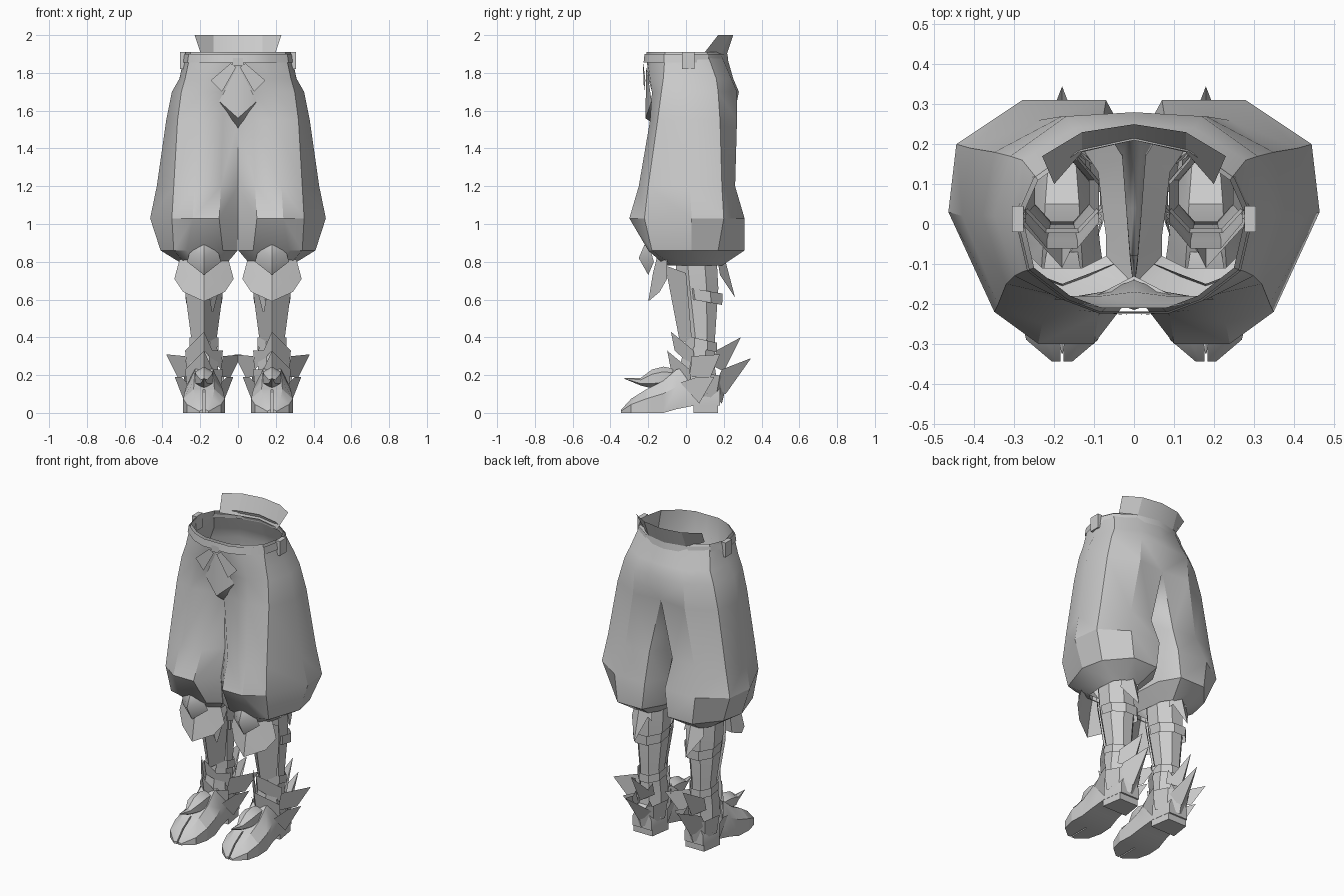
import bpy, bmesh, math

cube = bpy.data.objects.get("Cube")
if cube:
    bpy.data.objects.remove(cube)

grey = bpy.data.materials.new("plain grey")
grey.use_nodes = True
grey.diffuse_color = (0.6, 0.6, 0.6, 1)
grey.node_tree.nodes["Principled BSDF"].inputs["Base Color"].default_value = grey.diffuse_color

LEG = 0.18  # sideways distance of each lower leg from the middle


def make(name, verts, faces, shift=0.0, mirror=True):
    """Mesh object, smooth with sharp creases, optionally mirrored."""
    mesh = bpy.data.meshes.new(name)
    mesh.from_pydata([(x + shift, y, z) for x, y, z in verts], [], faces)
    bm = bmesh.new()
    bm.from_mesh(mesh)
    bmesh.ops.recalc_face_normals(bm, faces=bm.faces)
    bm.to_mesh(mesh)
    bm.free()
    mesh.shade_smooth()
    mesh.set_sharp_from_angle(angle=math.radians(30))
    mesh.materials.append(grey)
    obj = bpy.data.objects.new(name, mesh)
    bpy.context.collection.objects.link(obj)
    if mirror:
        obj.modifiers.new("Mirror", "MIRROR")


def loft(rings, closed=True, caps=False):
    n = len(rings[0])
    verts = [p for ring in rings for p in ring]
    faces = []
    for r in range(len(rings) - 1):
        for i in range(n if closed else n - 1):
            a, b = r * n + i, r * n + (i + 1) % n
            faces.append((a, b, b + n, a + n))
    if caps:
        faces += [tuple(range(n)), tuple(range(len(verts) - n, len(verts)))]
    return verts, faces


def oval(z, y, rx, ry, tilt=0.0):
    ring = []
    for i in range(8):
        a = math.tau * (i + 0.5) / 8
        ring.append((rx * math.cos(a), y + ry * math.sin(a), z - tilt * math.sin(a)))
    return ring


def folded(name, half, apex=None):
    """Plate folded along its centre line; half runs from centre to centre."""
    n = len(half)
    verts = list(half) + [(-x, y, z) for x, y, z in half]
    loop = list(range(n)) + list(range(2 * n - 2, n, -1))
    if apex:
        verts.append(apex)
        faces = [(loop[i], loop[(i + 1) % len(loop)], 2 * n) for i in range(len(loop))]
    else:
        faces = [tuple(range(n)), (0,) + tuple(range(2 * n - 2, n, -1)) + (n - 1,)]
    make(name, verts, faces, LEG)


def wings(name, points):
    """Flat blade on each side of the ankle."""
    n = len(points)
    verts = points + [(-x, y, z) for x, y, z in points]
    make(name, verts, [tuple(range(n)), tuple(range(n, 2 * n))], LEG)


def level(z, points):
    return [(x / 100, y / 100, z) for x, y in points]


# Trousers: open waist, then a closed tube for each leg
hips = [
    level(1.91, [(0, -21), (8, -21), (16, -18), (25, -11), (28, 2), (24, 11), (14, 18), (0, 21)]),
    level(1.77, [(0, -20), (8, -20), (18, -19), (28, -12), (31, 2), (28, 16), (15, 24), (0, 25)]),
    level(1.7, [(0, -17), (8, -18), (19, -18), (30, -13), (35, 2), (31, 17), (17, 27), (0, 28)]),
]
legs = [
    level(1.55, [(0, -14), (8, -17), (20, -19), (32, -15), (38, 2), (35, 18), (18, 27), (0, 25),
                 (0, 17), (0, 4), (0, -8)]),
    level(1.2, [(0, -13), (9, -23), (23, -25), (34, -20), (43, 2), (41, 19), (24, 26), (8, 25),
                (3, 17), (2, 4), (1, -8)]),
    level(1.03, [(0, -17), (10, -30), (24, -30), (35, -22), (46.5, 3), (44.5, 20), (28, 31), (7, 31),
                 (1, 20), (1, 4), (1, -9)]),
    level(0.86, [(0.2, -15), (8, -20), (27, -20), (34, -18), (41, 3), (38, 17), (26, 31), (9, 31),
                 (2, 19), (1, 4), (0.5, -9)]),
    level(0.78, [(7, -8), (13, -11), (23, -11), (27, -7), (28, 4), (27, 14), (23, 19), (13, 19),
                 (9, 13), (8, 4), (7, -3)]),
]
verts, faces = loft(legs)
start = len(verts)
hip_verts, hip_faces = loft(hips + [legs[0][:8]], closed=False)
lowest = 8 * len(hips)
verts += hip_verts[:lowest]
faces += [tuple(i - lowest if i >= lowest else start + i for i in f) for f in hip_faces]
make("trousers", verts, faces)

# Belt, its side loops, knot and hanging tie ends
belt = [[(x * s, y * s, z) for x, y, _ in hips[0]] for s, z in ((1.07, 1.855), (1.045, 1.9))]
make("belt", *loft(belt, closed=False))
loop_rings = [[(x, y, z) for x, y in ((0.277, -0.02), (0.306, -0.02), (0.306, 0.045), (0.277, 0.045))]
              for z in (1.82, 1.91)]
make("belt_loops", *loft(loop_rings, caps=True))
make("tie_ends", [(0.01, -0.228, 1.83), (0.04, -0.226, 1.85), (0.145, -0.215, 1.76),
                  (0.085, -0.222, 1.7)], [(0, 1, 2, 3)])
make("tie_knot", [(-0.03, -0.228, 1.84), (0.03, -0.228, 1.84), (0.025, -0.228, 1.88),
                  (-0.025, -0.228, 1.88)], [(0, 1, 2, 3)], mirror=False)

# Raised back flap above the waist
flap = [
    [(0, 0.21, 1.88), (0.13, 0.18, 1.88), (0.2, 0.1, 1.91)],
    [(0, 0.25, 2.0), (0.13, 0.23, 2.0), (0.23, 0.17, 2.0)],
]
make("back_flap", *loft(flap, closed=False))

# Front gusset
make("front_gusset", [(0, -0.21, 1.84), (0.1, -0.182, 1.65), (0, -0.215, 1.56), (0, -0.13, 1.5)],
     [(0, 1, 2), (1, 3, 2)])

# Knee armour and the pointed flap behind the knee
folded("knee_guard", [(0, -0.2, 0.59), (0.11, -0.14, 0.64), (0.157, -0.1, 0.71),
                      (0.13, -0.1, 0.81), (0, -0.15, 0.84)], apex=(0, -0.175, 0.74))
folded("knee_cap", [(0, -0.2, 0.73), (0.09, -0.17, 0.8), (0.07, -0.19, 0.87), (0, -0.22, 0.89)],
       apex=(0, -0.25, 0.82))
folded("back_knee_point", [(0, 0.26, 0.61), (0.07, 0.18, 0.73), (0.06, 0.17, 0.79), (0, 0.21, 0.8)])

# Boot shaft, shin plate and calf bands
shaft = [oval(0.84, 0.05, 0.1, 0.12), oval(0.66, 0.065, 0.1, 0.115), oval(0.4, 0.08, 0.073, 0.08),
         oval(0.25, 0.06, 0.08, 0.1), oval(0.1, 0.07, 0.09, 0.11)]
make("boot_shaft", *loft(shaft), shift=LEG)
make("calf_band", *loft([oval(0.59, 0.09, 0.103, 0.11, 0.02), oval(0.65, 0.085, 0.108, 0.117, 0.02)]),
     shift=LEG)
make("ankle_band", *loft([oval(0.34, 0.08, 0.083, 0.09, 0.02), oval(0.39, 0.08, 0.083, 0.09, 0.02)]),
     shift=LEG)
folded("shin_plate", [(0, -0.11, 0.78), (0.1, 0.0, 0.74), (0.1, 0.01, 0.64), (0.068, 0.03, 0.4),
                      (0, -0.03, 0.36)])

# Overlapping instep plates
for name, dy, dz in (("upper_instep_plate", 0, 0), ("lower_instep_plate", -0.02, -0.1)):
    folded(name, [(0, -0.08 + dy, 0.43 + dz), (0.1, 0.04 + dy, 0.33 + dz),
                  (0.09, 0.05 + dy, 0.23 + dz), (0, -0.06 + dy, 0.33 + dz)])


# Foot, split toes and heel
def slice_at(y, x0, x1, h, base=0.0):
    d = (x1 - x0) * 0.25
    return [(x0, y, base), (x0, y, h * 0.6), (x0 + d, y, h), (x1 - d, y, h), (x1, y, h * 0.6), (x1, y, base)]


foot = [slice_at(y, -w, w, h, b) for y, w, h, b in (
    (0.18, 0.065, 0.17, 0.04), (0.05, 0.085, 0.25, 0.04), (-0.05, 0.095, 0.23, 0.02),
    (-0.12, 0.105, 0.17, 0), (-0.21, 0.11, 0.125, 0))]
make("foot", *loft(foot, caps=True), shift=LEG)
for name, side in (("outer_toe", 1), ("inner_toe", -1)):
    toe = []
    for y, w, h in ((-0.21, 0.11, 0.125), (-0.29, 0.09, 0.075), (-0.345, 0.025, 0.015)):
        # flat on the cleft side, rounded on the outside
        toe.append([(x * side, y, z) for x, z in
                    ((0.004, 0), (0.004, h), (w * 0.5, h), (w, h * 0.6), (w, 0))])
    make(name, *loft(toe, caps=True), shift=LEG)
heel = [[(x, y, z) for x, y in ((-0.085, 0.04), (0.085, 0.04), (0.065, 0.17), (-0.065, 0.17))]
        for z in (0, 0.06)]
make("heel", *loft(heel, caps=True), shift=LEG)
cup = [[(w * math.sin(a), 0.08 + r * math.cos(a), z + 0.04 * abs(math.sin(a)))
        for a in (i * math.pi / 4 for i in range(-2, 3))]
       for w, r, z in ((0.09, 0.11, 0.05), (0.11, 0.14, 0.17))]
make("heel_cup", *loft(cup, closed=False), shift=LEG)

# Curled horn on the instep
horn = []
for y, z, r in ((-0.07, 0.19, 0.045), (-0.12, 0.19, 0.055), (-0.18, 0.18, 0.05),
                (-0.24, 0.165, 0.02), (-0.325, 0.182, 0.002)):
    horn.append([(r * math.sin(i * math.pi / 3), y, z + r * math.cos(i * math.pi / 3)) for i in range(6)])
make("instep_horn", *loft(horn, caps=True), shift=LEG)

# Ankle blades and rear spurs
wings("ankle_blade", [(0.08, 0.02, 0.19), (0.1, 0.03, 0.3), (0.2, 0.18, 0.31), (0.14, 0.13, 0.19)])
wings("lower_blade", [(0.09, -0.03, 0.16), (0.12, 0.06, 0.19), (0.155, 0.15, 0.19), (0.1, 0.07, 0.05)])
folded("rear_spur", [(0, 0.345, 0.29), (0.06, 0.19, 0.23), (0.075, 0.15, 0.14), (0, 0.21, 0.1)])
folded("upper_spur", [(0, 0.29, 0.4), (0.06, 0.16, 0.33), (0.06, 0.14, 0.25), (0, 0.2, 0.22)])
